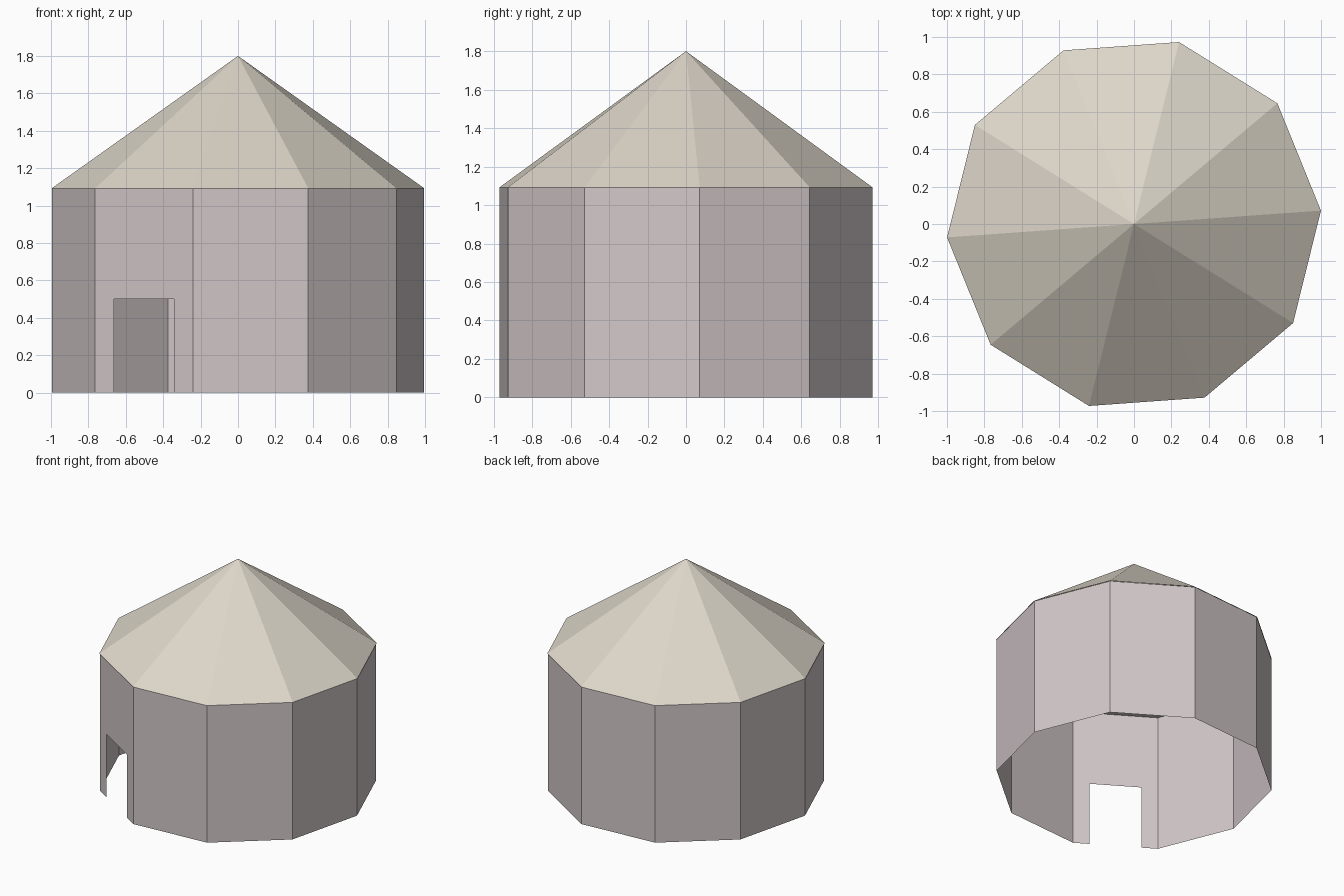
import bpy
import bmesh
from math import cos, sin, radians
from mathutils import Vector

SIDES = 10
TURN = 4.1          # rotation of the ten-sided plan, in degrees
EAVE, PEAK = 1.09, 1.8
DOOR_HEIGHT = 0.5
DOOR_PANEL = 6      # wall panel that holds the doorway

if "Cube" in bpy.data.objects:
    bpy.data.objects.remove(bpy.data.objects["Cube"])


def make_material(name, colour):
    mat = bpy.data.materials.new(name)
    mat.use_nodes = True
    mat.diffuse_color = colour
    mat.node_tree.nodes["Principled BSDF"].inputs["Base Color"].default_value = colour
    return mat


def ring(radius, z):
    angles = [radians(TURN + 360 * i / SIDES) for i in range(SIDES)]
    return [Vector((radius * cos(a), radius * sin(a), z)) for a in angles]


def make_object(name, polygons, mat):
    bm = bmesh.new()
    for points in polygons:
        bm.faces.new([bm.verts.new(p) for p in points])
    bmesh.ops.remove_doubles(bm, verts=bm.verts, dist=0.0001)
    mesh = bpy.data.meshes.new(name)
    bm.to_mesh(mesh)
    bm.free()
    mesh.materials.append(mat)
    obj = bpy.data.objects.new(name, mesh)
    bpy.context.collection.objects.link(obj)
    return obj


wall_colour = make_material("pale mauve wall", (0.64, 0.57, 0.58, 1))
roof_colour = make_material("cream canvas roof", (0.73, 0.68, 0.59, 1))

# Thin walls, open below, with a doorway cut into one panel
base, top = ring(0.998, 0), ring(0.998, EAVE)
panels = []
for i in range(SIDES):
    j = (i + 1) % SIDES
    outline = [base[i]]
    if i == DOOR_PANEL:
        left, right = base[i].lerp(base[j], 0.19), base[i].lerp(base[j], 0.805)
        lift = Vector((0, 0, DOOR_HEIGHT))
        outline += [left, left + lift, right + lift, right]
    panels.append(outline + [base[j], top[j], top[i]])
make_object("walls", panels, wall_colour)

# Flat ceiling under the roof
make_object("ceiling", [list(reversed(ring(0.998, EAVE - 0.002)))], wall_colour)

# Pointed roof
eaves, apex = ring(1.002, EAVE), Vector((0, 0, PEAK))
make_object("roof", [[eaves[i], eaves[(i + 1) % SIDES], apex]
                     for i in range(SIDES)], roof_colour)
